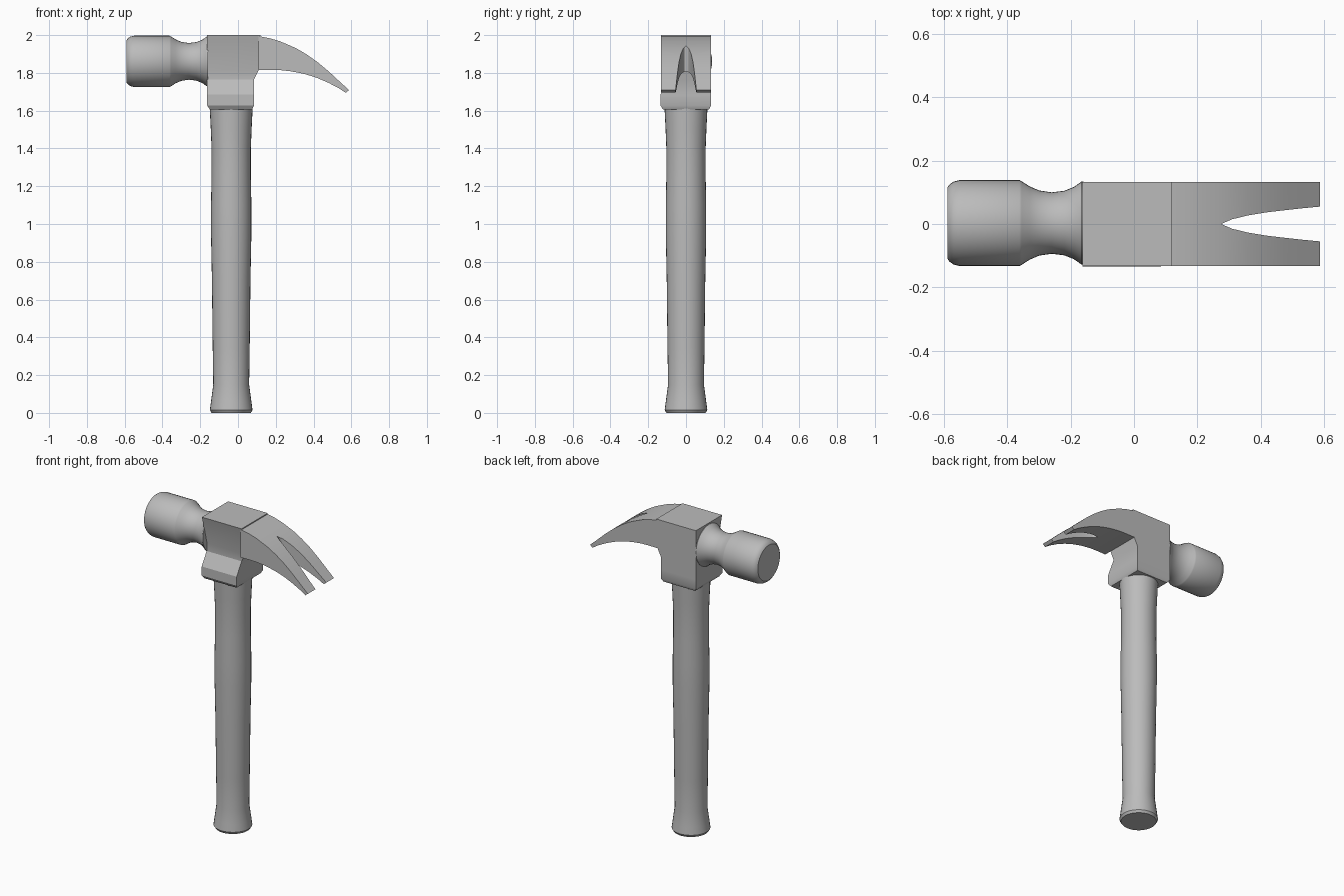
import bpy, bmesh, math
from mathutils import Vector

if "Cube" in bpy.data.objects:
    bpy.data.objects.remove(bpy.data.objects["Cube"], do_unlink=True)

grey = bpy.data.materials.new("plain_grey")
grey.use_nodes = True
GREY = (0.5, 0.5, 0.5, 1)
grey.diffuse_color = GREY
grey.node_tree.nodes["Principled BSDF"].inputs["Base Color"].default_value = GREY


def finish(name, bm, angle=30):
    bmesh.ops.recalc_face_normals(bm, faces=bm.faces)
    mesh = bpy.data.meshes.new(name)
    bm.to_mesh(mesh)
    bm.free()
    mesh.materials.append(grey)
    obj = bpy.data.objects.new(name, mesh)
    bpy.context.collection.objects.link(obj)
    bpy.ops.object.select_all(action="DESELECT")
    obj.select_set(True)
    bpy.context.view_layer.objects.active = obj
    bpy.ops.object.shade_smooth_by_angle(angle=math.radians(angle))
    return obj


def loft(bm, rings, skip=lambda a, b, i: False):
    """Join rings of points with quads and cap both ends."""
    loops = [[bm.verts.new(p) for p in ring] for ring in rings]
    n = len(loops[0])
    for a, b in zip(loops, loops[1:]):
        for i in range(n):
            j = (i + 1) % n
            if not skip(a, b, i):
                bm.faces.new((a[i], a[j], b[j], b[i]))
    bm.faces.new(loops[0])
    bm.faces.new(loops[-1])


def turned(name, profile, origin, axis, sides=32):
    """Round part from (distance along axis, radius) pairs."""
    along = Vector(axis)
    u = along.orthogonal().normalized()
    v = along.cross(u)
    angles = [math.tau * i / sides for i in range(sides)]
    rings = [[Vector(origin) + along * d + (u * math.cos(t) + v * math.sin(t)) * r
              for t in angles] for d, r in profile]
    bm = bmesh.new()
    loft(bm, rings)
    return finish(name, bm)


# Handle with a flared butt and gentle swell
turned("handle",
       [(0, 0.104), (0.015, 0.113), (0.06, 0.107), (0.15, 0.095), (0.35, 0.098),
        (0.7, 0.102), (0.95, 0.107), (1.1, 0.107), (1.25, 0.104), (1.4, 0.104),
        (1.5, 0.108), (1.62, 0.114)],
       (-0.036, 0, 0), (0, 0, 1))

# Striking face and waisted neck
turned("striking_head",
       [(-0.59, 0.112), (-0.583, 0.122), (-0.57, 0.131), (-0.55, 0.136),
        (-0.362, 0.136), (-0.355, 0.132), (-0.33, 0.116), (-0.3, 0.103),
        (-0.26, 0.097), (-0.22, 0.102), (-0.19, 0.114), (-0.166, 0.131),
        (-0.16, 0.131)],
       (0, 0.003, 1.861), (1, 0, 0), 40)

# Socket block, hollowed on its front cheek above a lower lip
WIDTH = 0.1325
block_levels = [  # z, x min, x max, front y, back y
    (1.607, -0.15, 0.075, -0.122, 0.122),
    (1.627, -0.163, 0.085, -0.135, WIDTH),
    (1.685, -0.163, 0.085, -0.135, WIDTH),
    (1.765, -0.163, 0.085, -0.085, WIDTH),
    (1.815, -0.163, 0.109, -0.085, WIDTH),
    (2.0, -0.163, 0.118, -WIDTH, WIDTH)]
bm = bmesh.new()
loft(bm, [[(x0, y0, z), (x1, y0, z), (x1, y1, z), (x0, y1, z)]
          for z, x0, x1, y0, y1 in block_levels])
finish("socket_block", bm)

# Split curved claw: one half lofted, then mirrored
claw_stations = [  # x, top z, underside z, half gap
    (0.109, 1.995, 1.815, 0), (0.17, 1.983, 1.816, 0),
    (0.22, 1.968, 1.815, 0), (0.275, 1.945, 1.809, 0),
    (0.31, 1.929, 1.803, 0.015), (0.36, 1.9, 1.792, 0.027),
    (0.42, 1.858, 1.773, 0.037), (0.48, 1.808, 1.747, 0.044),
    (0.535, 1.757, 1.718, 0.05), (0.588, 1.709, 1.695, 0.055)]
rings = []
for x, top, low, gap in claw_stations:
    under_x = x - 0.018 if x > 0.55 else x
    rings.append([(x, gap, top), (x, WIDTH, top),
                  (under_x, WIDTH, low), (under_x, gap, low)])
bm = bmesh.new()
loft(bm, rings, lambda a, b, i: i == 3 and a[0].co.y == b[0].co.y == 0)
claw = finish("split_claw", bm)
mirror = claw.modifiers.new("mirror", "MIRROR")
mirror.use_axis = (False, True, False)
